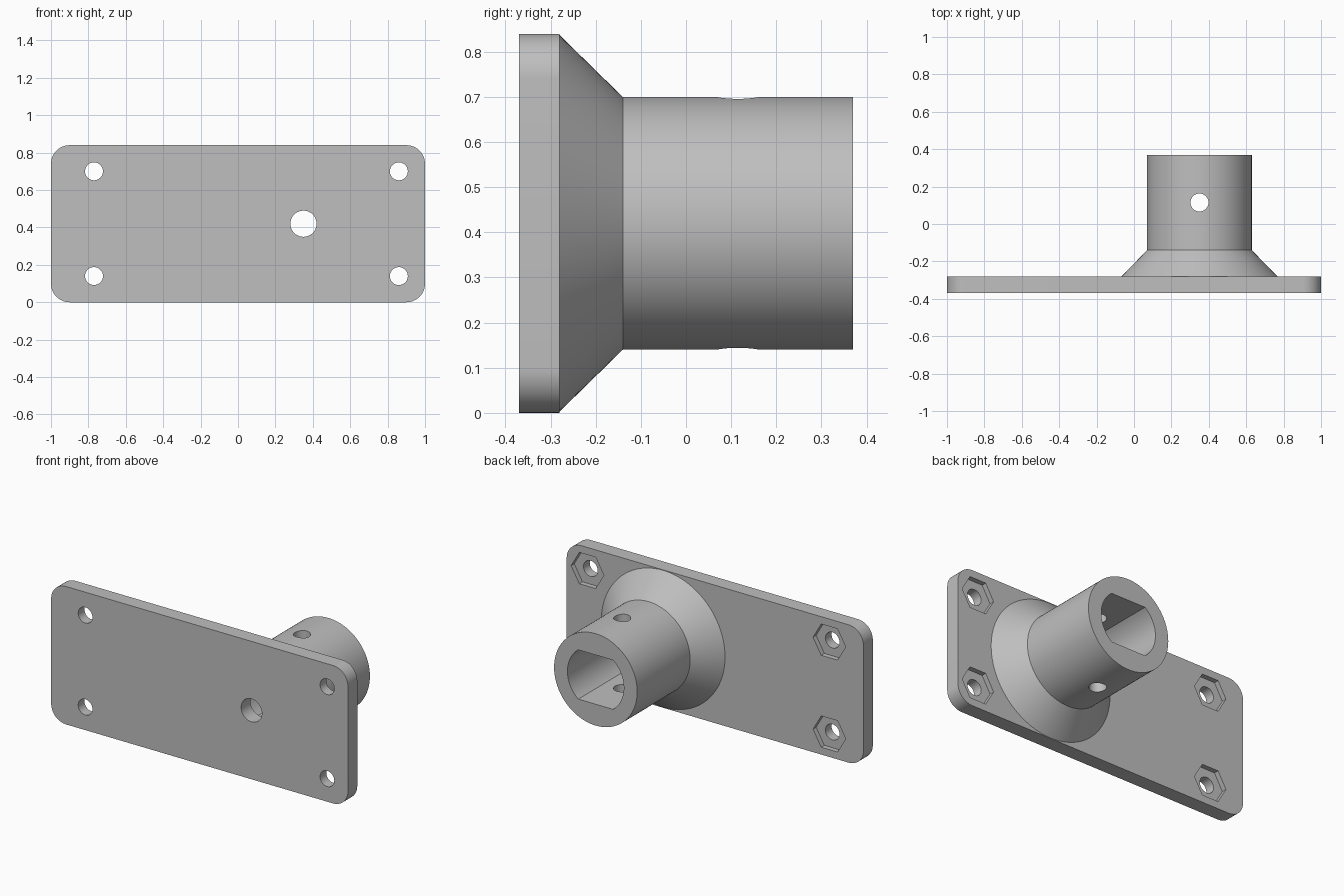
import bpy, bmesh
from math import pi, sin, cos, acos, radians

cube = bpy.data.objects.get("Cube")
if cube:
    bpy.data.objects.remove(cube, do_unlink=True)

HUB_X, MID_Z = 0.35, 0.42
FRONT, BACK, END = -0.37, -0.28, 0.37      # plate front, plate back, tube end

grey = bpy.data.materials.new("plain grey")
grey.use_nodes = True
grey.diffuse_color = (0.52, 0.52, 0.52, 1)
grey.node_tree.nodes["Principled BSDF"].inputs["Base Color"].default_value = (0.52, 0.52, 0.52, 1)


def arc(cx, cz, r, a0, a1, n):
    """Points along an arc, both ends included."""
    return [(cx + r * cos(a0 + (a1 - a0) * i / n),
             cz + r * sin(a0 + (a1 - a0) * i / n)) for i in range(n + 1)]


def ring(cx, cz, r, n):
    return arc(cx, cz, r, 0, 2 * pi, n)[:-1]


def loft(name, sections):
    """Solid through matching (y, outline) sections, capped at both ends."""
    bm = bmesh.new()
    loops = [[bm.verts.new((x, y, z)) for x, z in pts] for y, pts in sections]
    for a, b in zip(loops, loops[1:]):
        for i in range(len(a)):
            j = (i + 1) % len(a)
            bm.faces.new((a[i], a[j], b[j], b[i]))
    bm.faces.new(loops[0])
    bm.faces.new(loops[-1])
    bmesh.ops.recalc_face_normals(bm, faces=bm.faces)
    mesh = bpy.data.meshes.new(name)
    bm.to_mesh(mesh)
    bm.free()
    mesh.materials.append(grey)
    obj = bpy.data.objects.new(name, mesh)
    bpy.context.collection.objects.link(obj)
    return obj


def combine(target, tool, operation):
    """Apply a boolean and discard the tool object."""
    tool.hide_render = True
    mod = target.modifiers.new(operation.lower(), 'BOOLEAN')
    mod.operation, mod.object, mod.solver = operation, tool, 'EXACT'
    bpy.context.view_layer.objects.active = target
    bpy.ops.object.modifier_apply(modifier=mod.name)
    bpy.data.objects.remove(tool, do_unlink=True)


# Rounded mounting plate
R = 0.1
outline = []
for k, (cx, cz) in enumerate([(1 - R, 0.84 - R), (R - 1, 0.84 - R), (R - 1, R), (1 - R, R)]):
    outline += arc(cx, cz, R, k * pi / 2, (k + 1) * pi / 2, 12)
bracket = loft("socket_bracket", [(FRONT, outline), (BACK, outline)])

# Flared hub and tube, rooted slightly inside the plate
hub_profile = [(-0.32, 0.38), (-0.282, 0.419), (-0.14, 0.28), (END, 0.28)]
hub = loft("hub", [(y, ring(HUB_X, MID_Z, r, 96)) for y, r in hub_profile])
combine(bracket, hub, 'UNION')

# Bore with flats at top and bottom
half = pi / 2 - acos(0.15 / 0.19)
bore = arc(HUB_X, MID_Z, 0.19, -half, half, 24) + arc(HUB_X, MID_Z, 0.19, pi - half, pi + half, 24)
combine(bracket, loft("bore_cutter", [(BACK, bore), (END + 0.1, bore)]), 'DIFFERENCE')

# Round hole through the plate into the bore
hole = ring(HUB_X, MID_Z, 0.07, 40)
combine(bracket, loft("centre_cutter", [(FRONT - 0.1, hole), (BACK + 0.05, hole)]), 'DIFFERENCE')

# Bolt holes with hexagonal nut recesses on the back
for x in (-0.77, 0.86):
    for z in (0.14, 0.70):
        bolt, nut = ring(x, z, 0.048, 32), ring(x, z, 0.11, 6)
        combine(bracket, loft("bolt_cutter", [(FRONT - 0.1, bolt), (BACK + 0.1, bolt)]), 'DIFFERENCE')
        combine(bracket, loft("nut_cutter", [(BACK - 0.03, nut), (BACK + 0.1, nut)]), 'DIFFERENCE')

# Vertical pin hole across the tube
bpy.ops.mesh.primitive_cylinder_add(vertices=32, radius=0.048, depth=1.2,
                                    location=(HUB_X, 0.115, MID_Z))
pin = bpy.context.object
pin.data.materials.append(grey)
combine(bracket, pin, 'DIFFERENCE')

# Smooth the round walls, keep real edges crisp
bpy.ops.object.select_all(action='DESELECT')
bracket.select_set(True)
bpy.context.view_layer.objects.active = bracket
bpy.ops.object.shade_smooth_by_angle(angle=radians(30))
